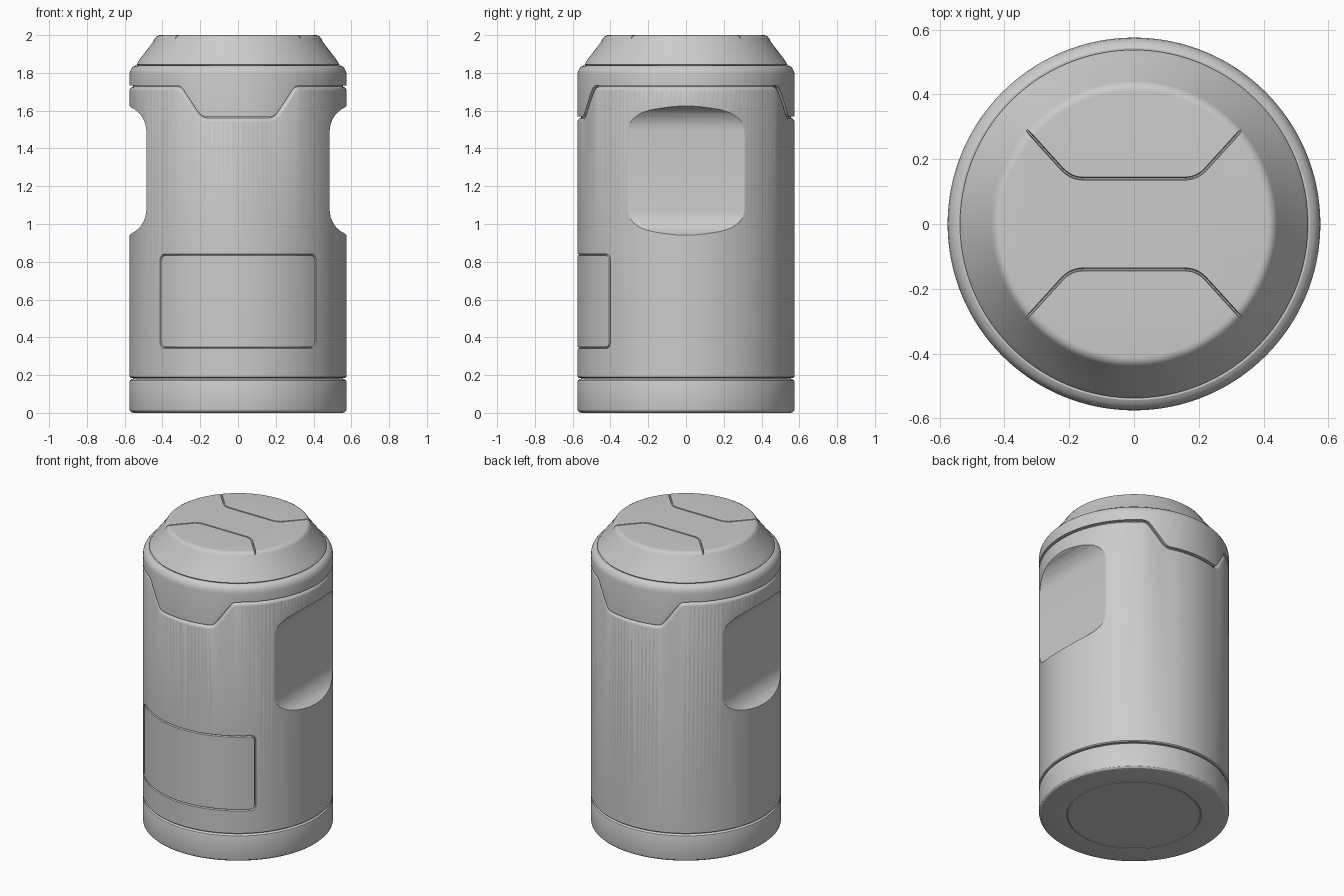
import bpy, bmesh, math
from mathutils import Vector

if "Cube" in bpy.data.objects:
    bpy.data.objects.remove(bpy.data.objects["Cube"])

R = 0.575          # main radius
SEG = 144          # sides of every turned part


def make_object(name, bm):
    bmesh.ops.recalc_face_normals(bm, faces=bm.faces)
    mesh = bpy.data.meshes.new(name)
    bm.to_mesh(mesh)
    bm.free()
    obj = bpy.data.objects.new(name, mesh)
    bpy.context.collection.objects.link(obj)
    return obj


def skin(name, rings, closed):
    """Join rings of points into a closed solid."""
    bm = bmesh.new()
    vs = [[bm.verts.new(p) for p in ring] for ring in rings]
    n, m = len(vs), len(vs[0])
    for i in range(n if closed else n - 1):
        a, b = vs[i], vs[(i + 1) % n]
        for j in range(m):
            k = (j + 1) % m
            bm.faces.new((a[j], a[k], b[k], b[j]))
    if not closed:
        bm.faces.new(vs[0])
        bm.faces.new(vs[-1])
    return make_object(name, bm)


def lathe(name, profile):
    angles = [2 * math.pi * i / SEG for i in range(SEG)]
    return skin(name, [[(r * math.cos(a), r * math.sin(a), z) for a in angles]
                       for r, z in profile], False)


def rounded(points, cut, closed, step=0.025):
    """Round the corners of a 2D path and subdivide it evenly."""
    pts = [Vector(p) for p in points]
    n, out = len(pts), []
    for i, p in enumerate(pts):
        if not closed and i in (0, n - 1):
            out.append(p)
            continue
        a = p + (pts[i - 1] - p).normalized() * cut
        b = p + (pts[(i + 1) % n] - p).normalized() * cut
        for k in range(7):
            t = k / 6
            out.append(a * (1 - t) ** 2 + p * 2 * t * (1 - t) + b * t * t)
    fine = []
    for i in range(len(out) if closed else len(out) - 1):
        a, b = out[i], out[(i + 1) % len(out)]
        count = max(1, math.ceil((b - a).length / step))
        fine += [a.lerp(b, k / count) for k in range(count)]
    return fine if closed else fine + [out[-1]]


def on_wall(p):
    """Wrap (arc length, z) onto the cylinder; returns point and normal."""
    a = p[0] / R
    n = Vector((math.cos(a), math.sin(a), 0))
    return n * R + Vector((0, 0, p[1])), n


def on_top(p):
    return Vector((p[0], p[1], 2.0)), Vector((0, 0, 1))


def groove(name, path, place, section, closed):
    """Sweep a (out, side) section along a path lying on a surface."""
    frames = [place(p) for p in path]
    n, rings = len(frames), []
    for i, (p, nor) in enumerate(frames):
        nxt = frames[(i + 1) % n if closed else min(i + 1, n - 1)][0]
        prv = frames[i - 1 if closed else max(i - 1, 0)][0]
        side = nor.cross((nxt - prv).normalized()).normalized()
        rings.append([p + nor * o + side * s for o, s in section])
    return skin(name, rings, closed)


def carve(obj, cutters):
    bpy.context.view_layer.objects.active = obj
    for c in cutters:
        c.hide_render = True
        mod = obj.modifiers.new("carve", 'BOOLEAN')
        mod.operation, mod.solver, mod.object = 'DIFFERENCE', 'EXACT', c
        bpy.ops.object.modifier_apply(modifier=mod.name)
        bpy.data.objects.remove(c, do_unlink=True)


def finish(obj, joints):
    """Remove discs hidden at the joints and smooth the part."""
    bm = bmesh.new()
    bm.from_mesh(obj.data)
    hidden = [f for f in bm.faces if abs(f.normal.z) > 0.99
              and f.calc_center_median().xy.length < 0.02
              and any(abs(f.calc_center_median().z - z) < 0.001 for z in joints)]
    bmesh.ops.delete(bm, geom=hidden, context='FACES')
    bm.to_mesh(obj.data)
    bm.free()
    bpy.ops.object.select_all(action='DESELECT')
    obj.select_set(True)
    bpy.context.view_layer.objects.active = obj
    bpy.ops.object.shade_smooth_by_angle(angle=math.radians(30))


# Turned parts: foot ring, main shell with lid, tapered cap
base = lathe("base", [(.401, 0), (.404, .006), (.407, 0), (.55, 0), (.565, .004),
                      (.573, .012), (R, .022), (R, .163), (.572, .172),
                      (.564, .178), (.555, .18)])
shell = lathe("shell", [(.555, .18), (.556, .184), (.569, .185), (R, .191),
                        (R, 1.79), (.572, 1.808), (.565, 1.822), (.555, 1.833),
                        (.543, 1.839), (.53, 1.838)])
cap = lathe("cap", [(.53, 1.838), (.537, 1.845), (.523, 1.868), (.448, 1.966),
                    (.441, 1.981), (.432, 1.993), (.420, 1.999), (.41, 2.0)])

# Finger recesses on both sides
half = [(.70, .345), (.575, .342), (.562, .332), (.545, .322), (.522, .303),
        (.503, .276), (.490, .245), (.485, .21)]
outline = [(x, 1.283 + h) for x, h in half] + [(x, 1.283 - h) for x, h in half[::-1]]
recesses = [skin("recess_cutter", [[(s * x, y, z) for x, z in outline]
                                   for y in (-.5, .5)], False) for s in (1, -1)]

# Lid seam dipping at back and front
inner, outer = R * math.asin(.195 / R), R * math.asin(.305 / R)
seam = [(0, 1.73)]
for centre in (R * math.pi / 2, R * math.pi * 1.5):
    seam += [(centre - outer, 1.73), (centre - inner, 1.565),
             (centre + inner, 1.565), (centre + outer, 1.73)]
seam.append((2 * math.pi * R, 1.73))
seam_path = rounded(seam, .03, False)[:-1]
seam_cut = groove("seam_cutter", seam_path, on_wall,
                  [(.012, .004), (-.02, .003), (-.02, -.003), (-.01, -.007),
                   (-.003, -.015), (0, -.023), (.012, -.026)], True)

# Front panel outline
w, c = R * math.asin(.41 / R), R * math.pi * 1.5
vee = [(.01, .008), (-.011, .001), (-.011, -.001), (.01, -.008)]
panel_path = rounded([(c - w, .345), (c + w, .345), (c + w, .837), (c - w, .837)],
                     .035, True)
panel_cut = groove("panel_cutter", panel_path, on_wall, vee, True)
carve(shell, recesses + [seam_cut, panel_cut])

# Two mirrored grooves across the top
top_vee = [(.01, .006), (-.018, .002), (-.018, -.002), (.01, -.006)]
top_cuts = []
for s in (1, -1):
    path = rounded([(-.365, s * .327), (-.195, s * .14), (.195, s * .14),
                    (.365, s * .327)], .04, False)
    top_cuts.append(groove("top_cutter", path, on_top, top_vee, False))
carve(cap, top_cuts)

finish(base, [.18])
finish(shell, [.18, 1.838])
finish(cap, [1.838])
